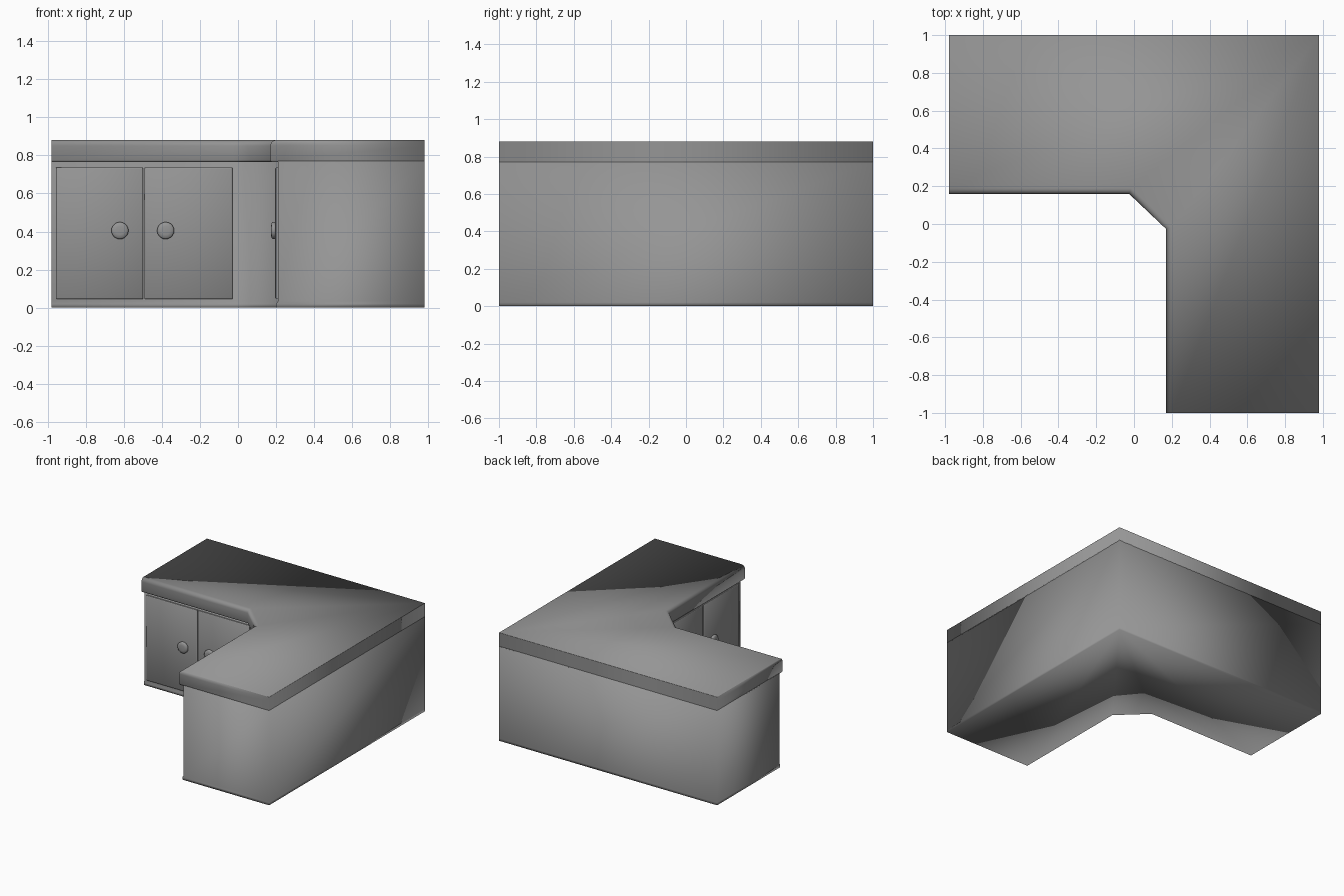
import bpy, bmesh, math
from mathutils import Matrix, Vector

if "Cube" in bpy.data.objects:
    bpy.data.objects.remove(bpy.data.objects["Cube"])

grey = bpy.data.materials.new("dark_grey")
grey.diffuse_color = (.3, .3, .3, 1)
grey.use_nodes = True
grey.node_tree.nodes["Principled BSDF"].inputs["Base Color"].default_value = grey.diffuse_color


def loft(name, rings, smooth_angle=180):
    # stacked closed outlines joined by quads and capped at both ends
    bm = bmesh.new()
    loops = [[bm.verts.new(p) for p in r] for r in rings]
    for a, b in zip(loops, loops[1:]):
        n = len(a)
        for i in range(n):
            j = (i + 1) % n
            bm.faces.new((a[i], a[j], b[j], b[i]))
    bm.faces.new(loops[0][::-1])
    bm.faces.new(loops[-1])
    bmesh.ops.recalc_face_normals(bm, faces=bm.faces[:])
    me = bpy.data.meshes.new(name)
    bm.to_mesh(me)
    bm.free()
    me.materials.append(grey)
    ob = bpy.data.objects.new(name, me)
    bpy.context.collection.objects.link(ob)
    bpy.ops.object.select_all(action='DESELECT')
    ob.select_set(True)
    bpy.context.view_layer.objects.active = ob
    bpy.ops.object.shade_smooth_by_angle(angle=math.radians(smooth_angle))
    return ob


def corner_outline(d, z):
    # L outline with a cut inner corner; d pushes the inner front outwards
    k = -0.01 - 0.41 * d
    return [(-.98, 1, z), (-.98, .2 - d, z), (k, .2 - d, z), (.21 - d, k, z),
            (.21 - d, -1, z), (.98, -1, z), (.98, 1, z)]


# cabinet body with a slightly protruding base strip
loft("cabinet_body", [corner_outline(d, z) for d, z in
                      [(.01, 0), (.01, .02), (0, .035), (0, .77)]])

# countertop with rolled front edge
R = .03
profile = [(.03, .765), (.037, .768), (.04, .775)]
for i in range(7):
    a = math.radians(15 * i)
    profile.append((.04 - R + R * math.cos(a), .88 - R + R * math.sin(a)))
loft("countertop", [corner_outline(d, z) for d, z in profile])


def door_panel(name, u0, u1, M):
    # flat panel with chamfered front rim
    def ring(i, y):
        return [M @ Vector(p) for p in [
            (u0 + i, y, .045 + i), (u1 - i, y, .045 + i),
            (u1 - i, y, .735 - i), (u0 + i, y, .735 - i)]]
    loft(name, [ring(0, .005), ring(0, -.010), ring(.006, -.015)], 50)


def knob(name, u, M):
    # short round knob with softened front
    rings = []
    for r, y in [(.04, -.01), (.045, -.018), (.045, -.028), (.038, -.034), (.022, -.037)]:
        angles = [math.tau * k / 20 for k in range(20)]
        rings.append([M @ Vector((u + r * math.cos(a), y, .405 + r * math.sin(a)))
                      for a in angles])
    loft(name, rings, 50)


# doors and knobs on both legs: local x runs along the leg, -y faces outwards
left = Matrix.Translation((0, .2, 0))
right = Matrix.Translation((.21, -.01, 0)) @ Matrix(
    ((0, 1, 0, 0), (1, 0, 0, 0), (0, 0, 1, 0), (0, 0, 0, 1)))
for side, M in (("left", left), ("right", right)):
    door_panel(side + "_outer_door", -.955, -.499, M)
    door_panel(side + "_inner_door", -.491, -.03, M)
    knob(side + "_outer_knob", -.62, M)
    knob(side + "_inner_knob", -.38, M)
